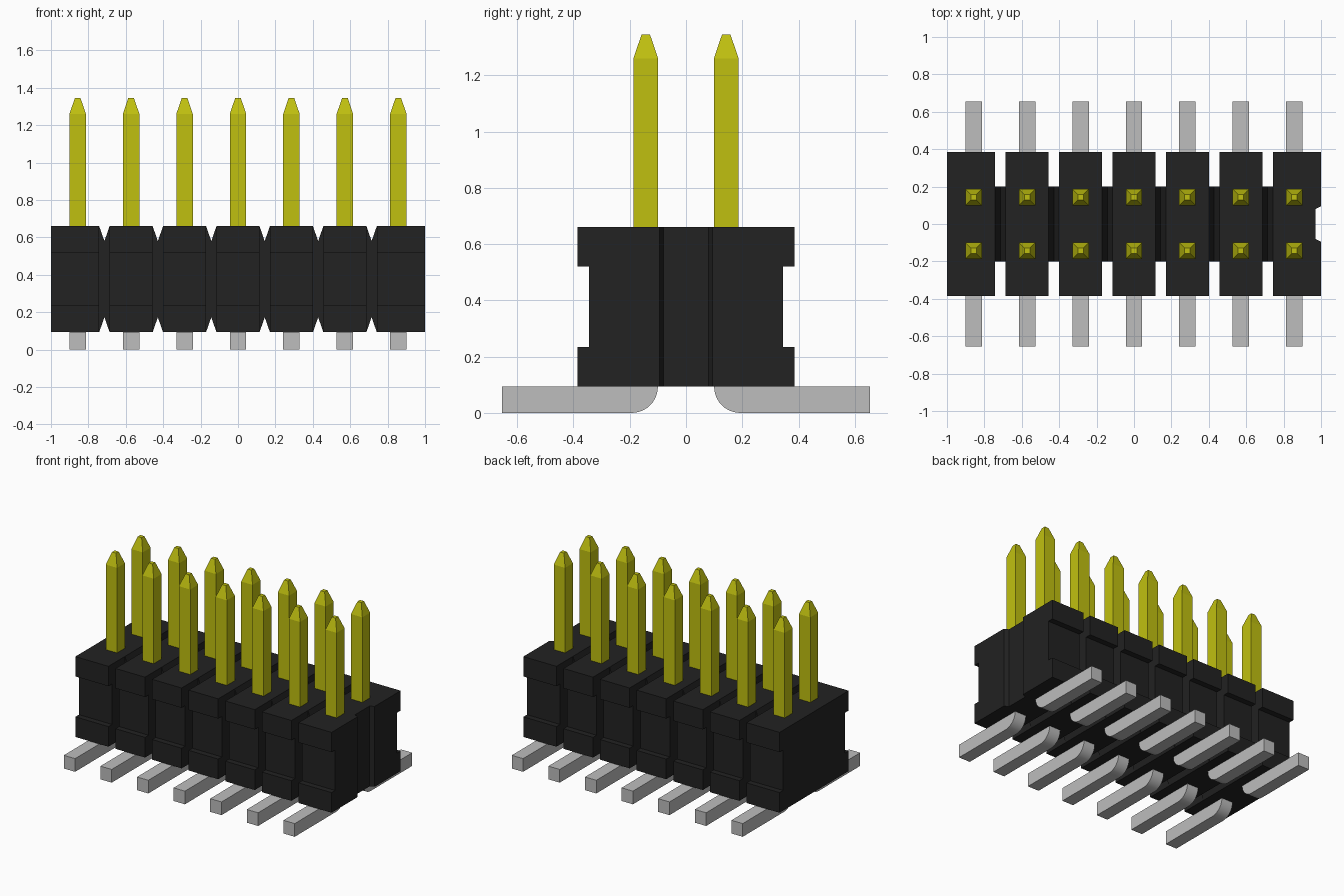
import bpy
import bmesh
from math import sin, cos, pi, radians

if "Cube" in bpy.data.objects:
    bpy.data.objects.remove(bpy.data.objects["Cube"])

COUNT = 7
PITCH = 2 / COUNT
ROW_Y = 0.143          # distance of each pin row from the middle
BASE, TOP = 0.093, 0.66
HALF = 0.115           # half width of one housing block
PIN = 0.044            # half width of a pin


def material(name, colour):
    mat = bpy.data.materials.new(name)
    mat.use_nodes = True
    mat.diffuse_color = (*colour, 1)
    mat.node_tree.nodes["Principled BSDF"].inputs["Base Color"].default_value = (*colour, 1)
    return mat


black = material("black plastic", (0.016, 0.016, 0.016))
gold = material("yellow gold", (0.53, 0.53, 0.005))
tin = material("grey tin", (0.51, 0.51, 0.51))


def finish(name, bm, mat):
    bmesh.ops.recalc_face_normals(bm, faces=bm.faces)
    mesh = bpy.data.meshes.new(name)
    bm.to_mesh(mesh)
    bm.free()
    mesh.materials.append(mat)
    obj = bpy.data.objects.new(name, mesh)
    bpy.context.collection.objects.link(obj)
    return obj


def extrude(name, profile, axis, lo, hi, mat):
    """Sweep a 2D outline along x (y,z outline), y (x,z) or z (x,y)."""
    bm = bmesh.new()
    place = {"x": lambda a, b: (lo, a, b),
             "y": lambda a, b: (a, lo, b),
             "z": lambda a, b: (a, b, lo)}[axis]
    face = bm.faces.new([bm.verts.new(place(a, b)) for a, b in profile])
    new = bmesh.ops.extrude_face_region(bm, geom=[face])["geom"]
    verts = [v for v in new if isinstance(v, bmesh.types.BMVert)]
    shift = [hi - lo if axis == n else 0 for n in "xyz"]
    bmesh.ops.translate(bm, verts=verts, vec=shift)
    return finish(name, bm, mat)


def select_only(obj):
    bpy.ops.object.select_all(action='DESELECT')
    obj.select_set(True)
    bpy.context.view_layer.objects.active = obj


# Housing blocks: recessed waist on the front and back
side = [(0.385, BASE), (0.385, 0.235), (0.345, 0.235),
        (0.345, 0.52), (0.385, 0.52), (0.385, TOP)]
block_outline = side + [(-y, z) for y, z in reversed(side)]
centres = [(i - (COUNT - 1) / 2) * PITCH for i in range(COUNT)]
for i, x in enumerate(centres):
    lo = -1 if i == 0 else x - HALF
    hi = 1 if i == COUNT - 1 else x + HALF
    block = extrude("housing_block", block_outline, "x", lo, hi, black)

# Shallow key slot down the end of the last block
slot = extrude("slot_cutter", [(0.97, -0.08), (1.01, -0.1), (1.01, 0.1), (0.97, 0.08)],
               "z", 0, 1, black)
cut = block.modifiers.new("slot", 'BOOLEAN')
cut.operation = 'DIFFERENCE'
cut.object = slot
select_only(block)
bpy.ops.object.modifier_apply(modifier=cut.name)
bpy.data.objects.remove(slot)

# Webs between the blocks, with V grooves above and below
GAP = PITCH / 2 - HALF
for x in centres[:-1]:
    m = x + PITCH / 2
    web = [(m - GAP, BASE), (m, BASE + 0.08), (m + GAP, BASE),
           (m + GAP, TOP), (m, TOP - 0.08), (m - GAP, TOP)]
    extrude("housing_web", web, "y", -0.2, 0.2, black)


# Square pin with a tapered tip
def make_pin():
    bm = bmesh.new()
    rings = []
    for half, z in ((PIN, 0.3), (PIN, 1.26), (0.015, 1.345)):
        rings.append([bm.verts.new((sx * half, sy * half, z))
                      for sx, sy in ((-1, -1), (1, -1), (1, 1), (-1, 1))])
    for a, b in zip(rings, rings[1:]):
        for k in range(4):
            n = (k + 1) % 4
            bm.faces.new((a[k], a[n], b[n], b[k]))
    bm.faces.new(rings[0])
    bm.faces.new(rings[-1])
    return finish("pin", bm, gold)


# Flat solder lead with a rounded heel
heel = [(0.1 + BASE * (1 - cos(t)), BASE * (1 - sin(t)))
        for t in [k * pi / 2 / 10 for k in range(11)]]
lead_outline = heel + [(0.655, 0), (0.655, BASE)]
pin = make_pin()
lead = extrude("solder_lead", lead_outline, "x", -PIN, PIN, tin)
select_only(lead)
bpy.ops.object.shade_smooth_by_angle(angle=radians(30))

# Two rows of pins and leads; the front row is turned around
for source, offset in ((pin, ROW_Y), (lead, 0)):
    for x in centres:
        for sign, turn in ((1, 0), (-1, pi)):
            copy = source.copy()
            copy.location = (x, sign * offset, 0)
            copy.rotation_euler.z = turn
            bpy.context.collection.objects.link(copy)
    bpy.data.objects.remove(source)
